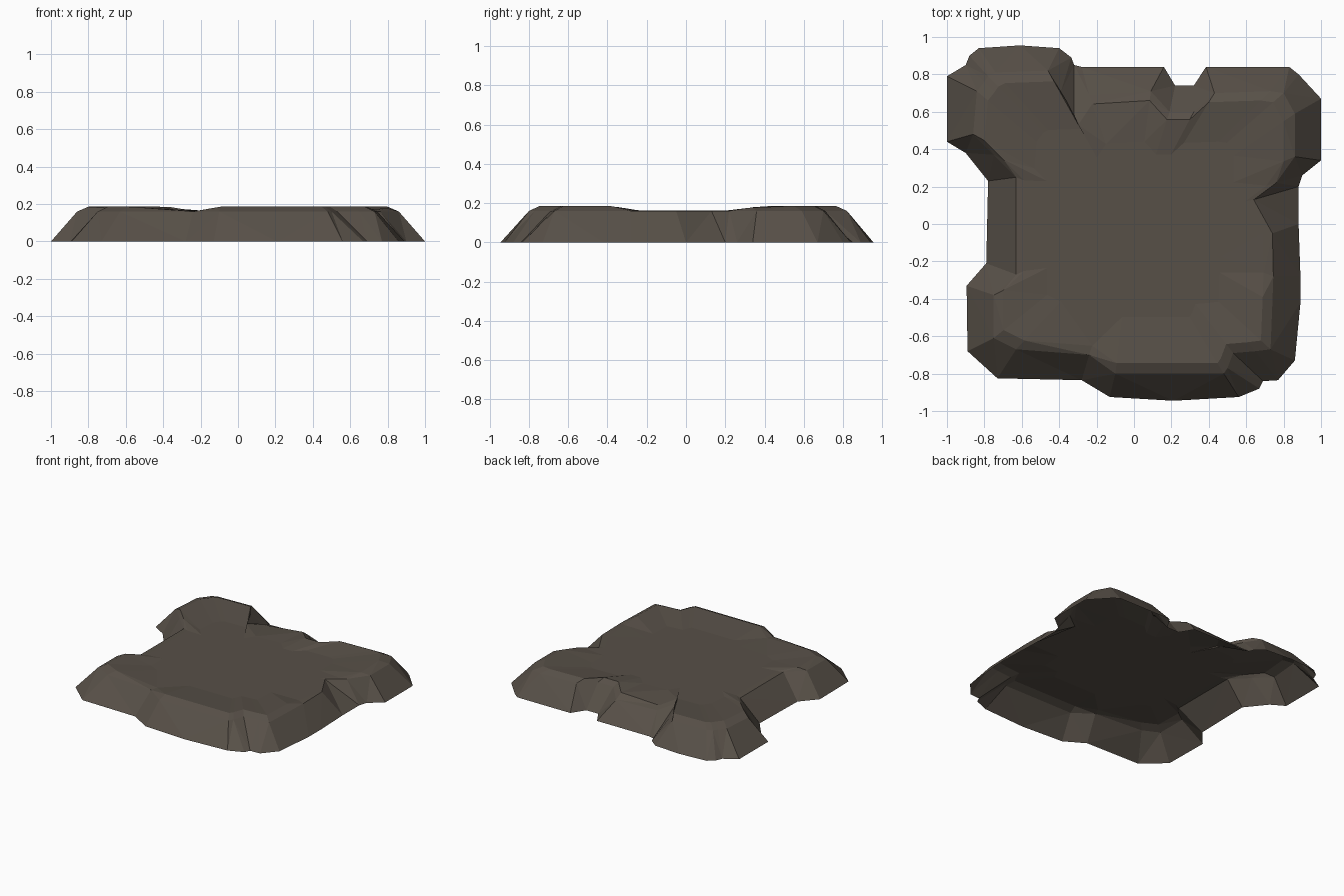
import bpy, bmesh

if "Cube" in bpy.data.objects:
    bpy.data.objects.remove(bpy.data.objects["Cube"])

# Ground outline and matching upper rim: base x, base y, rim x, rim y
OUTLINE = [
    (-1, .79, -.84, .71), (-.90, .85, -.80, .76), (-.88, .90, -.78, .79), (-.83, .94, -.74, .81),
    (-.61, .955, -.6, .815), (-.40, .94, -.46, .82), (-.335, .89, -.39, .71), (-.32, .85, -.32, .57),
    (-.28, .84, -.24, .69), (.16, .84, .09, .71), (.22, .74, .19, .60), (.32, .74, .32, .60),
    (.385, .84, .43, .70), (.83, .84, .73, .71), (.88, .80, .80, .70), (1, .67, .86, .59),
    (1, .34, .86, .36), (.90, .26, .76, .22), (.88, .2, .64, .13), (.88, 0, .74, -.05),
    (.89, -.28, .745, -.28), (.89, -.42, .74, -.42), (.86, -.73, .73, -.67), (.77, -.835, .65, -.68),
    (.69, -.84, .53, -.69), (.67, -.88, .50, -.77), (.56, -.925, .48, -.8), (.21, -.945, .2, -.8),
    (-.13, -.925, -.1, -.8), (-.28, -.835, -.24, -.7), (-.73, -.825, -.63, -.67),
    (-.89, -.68, -.75, -.61), (-.895, -.33, -.75, -.38), (-.79, -.21, -.63, -.27),
    (-.78, .23, -.63, .25), (-.90, .38, -.75, .37), (-1, .44, -.86, .48),
]


def mound(x, y):
    """Top height: raised front and back, with a saddle across the middle and left."""
    rise = max(0, min(1, (abs(y) - .27) / .14))
    if -.4 < x < -.1:
        rise *= min(1, abs(x + .25) / .15)
    return .162 + .024 * rise


def dip(x, y):
    """Softly worn stretch along the back edge."""
    return .03 if y > .58 and -.3 < x < .1 else 0


mat = bpy.data.materials.new("brown rock")
mat.diffuse_color = (.096, .080, .064, 1)
mat.use_nodes = True
mat.node_tree.nodes["Principled BSDF"].inputs["Base Color"].default_value = mat.diffuse_color

bm = bmesh.new()
# Rings: ground, rim, softly raised shoulder, level plateau
rings = [
    [bm.verts.new((a, b, 0)) for a, b, c, d in OUTLINE],
    [bm.verts.new((c, d, .16 - dip(c, d))) for a, b, c, d in OUTLINE],
    [bm.verts.new((c * .93, d * .93, mound(c, d) - dip(c, d) * .6)) for a, b, c, d in OUTLINE],
    [bm.verts.new((c * .62, d * .62, .162)) for a, b, c, d in OUTLINE],
]
n = len(OUTLINE)
for low, high in zip(rings, rings[1:]):
    for i in range(n):
        j = (i + 1) % n
        bm.faces.new((low[i], low[j], high[j], high[i]))
bm.faces.new(rings[-1])  # plateau; the underside stays open
bmesh.ops.triangulate(bm, faces=bm.faces[:])
bmesh.ops.recalc_face_normals(bm, faces=bm.faces[:])
# Outer skin must face up
if sum(f.normal.z * f.calc_area() for f in bm.faces) < 0:
    bmesh.ops.reverse_faces(bm, faces=bm.faces[:])

mesh = bpy.data.meshes.new("rock_slab")
bm.to_mesh(mesh)
bm.free()
mesh.materials.append(mat)
bpy.context.collection.objects.link(bpy.data.objects.new("rock_slab", mesh))
